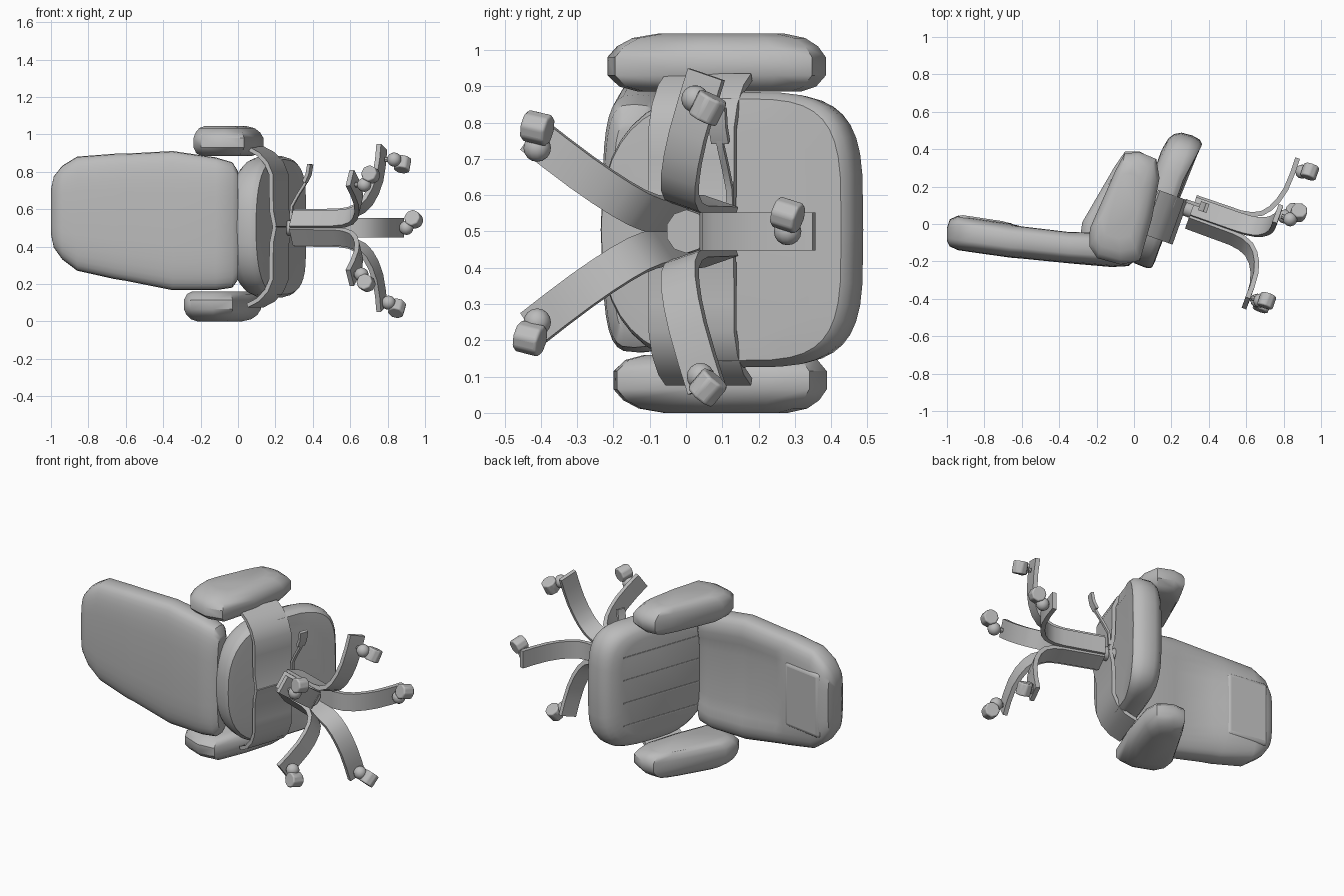
import bpy, bmesh, math
from mathutils import Matrix, Vector

cube = bpy.data.objects.get("Cube")
if cube:
    bpy.data.objects.remove(cube, do_unlink=True)

GREY = (0.5, 0.5, 0.5, 1)
mat = bpy.data.materials.new("plain grey")
mat.use_nodes = True
mat.diffuse_color = GREY
mat.node_tree.nodes["Principled BSDF"].inputs["Base Color"].default_value = GREY

# Chair frame: x = seat forward, y = across the seat, z = down the column
fwd, across, down = Vector((0.336, 0.942, 0)), Vector((0, 0, 1)), Vector((0.942, -0.336, 0))
CHAIR = Matrix((fwd, across, down)).transposed().to_4x4()
CHAIR.translation = (0.25, 0.06, 0.505)
BASE = CHAIR @ Matrix.Translation((.03, -.005, 0))
QUARTER = Matrix.Rotation(math.pi / 2, 4, "Z")
WORLD = Matrix.Identity(4)


def finish(name, bm, frame=WORLD, bevel=0, segments=3, angle=40):
    """Turn a bmesh into a shaded object, with an optional bevel."""
    bm.transform(frame)
    bmesh.ops.recalc_face_normals(bm, faces=bm.faces)
    mesh = bpy.data.meshes.new(name)
    bm.to_mesh(mesh)
    bm.free()
    mesh.materials.append(mat)
    ob = bpy.data.objects.new(name, mesh)
    bpy.context.collection.objects.link(ob)
    if bevel:
        mod = ob.modifiers.new("Bevel", "BEVEL")
        mod.width, mod.segments, mod.limit_method = bevel, segments, "ANGLE"
        mod.angle_limit = math.radians(40)
    bpy.ops.object.select_all(action="DESELECT")
    bpy.context.view_layer.objects.active = ob
    ob.select_set(True)
    bpy.ops.object.shade_smooth_by_angle(angle=math.radians(angle))


def power(value, exponent):
    return math.copysign(abs(value) ** exponent, value)


def loft(rings):
    """Skin a list of closed rings and cap both ends."""
    bm = bmesh.new()
    rows = [[bm.verts.new(p) for p in ring] for ring in rings]
    n = len(rows[0])
    for a, b in zip(rows, rows[1:]):
        for i in range(n):
            bm.faces.new((a[i], a[(i + 1) % n], b[(i + 1) % n], b[i]))
    bm.faces.new(rows[0])
    bm.faces.new(rows[-1])
    return bm


def strip(name, path, width, thick, frame):
    """Flat bar following a path in the local xz plane."""
    pts = [Vector((x, 0, z)) for x, z in path]
    rings = []
    for i, p in enumerate(pts):
        t = (pts[min(i + 1, len(pts) - 1)] - pts[max(i - 1, 0)]).normalized()
        n = Vector((-t.z, 0, t.x)) * thick / 2
        w = Vector((0, width / 2, 0))
        rings.append([p + n + w, p + n - w, p - n - w, p - n + w])
    finish(name, loft(rings), frame)


def cylinder(name, radius, z0, z1, sides, frame, bevel=0):
    bm = bmesh.new()
    bmesh.ops.create_cone(bm, cap_ends=True, segments=sides, radius1=radius, radius2=radius,
                          depth=z1 - z0, matrix=Matrix.Translation((0, 0, (z0 + z1) / 2)))
    finish(name, bm, frame, bevel)


# Seat cushion: squared front, rounded rear, underside lifted towards the rear
layers = [(-.012, .8), (-.016, .95), (-.035, .985), (-.08, 1), (-.14, .99),
          (-.175, .95), (-.195, .89), (-.207, .78)]
rings = []
for h, scale in layers:
    ring = []
    for k in range(40):
        c, s = math.cos(math.tau * k / 40), math.sin(math.tau * k / 40)
        e = .5 if c > 0 else .8
        x = (.135 + .375 * power(c, e)) * scale - .1
        lift = .03 * min(1, max(0, (.37 - x) / .2)) if h > -.05 else 0
        ring.append((x, .38 * power(s, e) * scale, h - lift))
    rings.append(ring)
finish("seat_cushion", loft(rings), CHAIR)

# Stitched seams running front to back on the seat
for i in range(4):
    strip("seat_seam", [(-.24, -.207), (.28, -.207)], .008, .006,
          CHAIR @ Matrix.Translation((0, -.21 + i * .14, 0)))

# Backrest: (x, rear y, front y, half width) with a dished lower front
stations = [(-1, -.09, -.02, .12), (-.985, -.12, .025, .19), (-.94, -.14, .045, .25),
            (-.86, -.152, .035, .305), (-.66, -.18, .005, .335), (-.6, -.185, 0, .34),
            (-.35, -.21, -.03, .372), (-.12, -.23, -.035, .355), (-.03, -.225, -.06, .335),
            (0, -.2, -.1, .29)]
rings = []
for x, rear, front, width in stations:
    ring = []
    for k in range(32):
        c, s = math.cos(math.tau * k / 32), math.sin(math.tau * k / 32)
        u = power(c, .55)
        y = (rear + front) / 2 + power(s, .55) * (front - rear) / 2
        if s > 0 and x > -.62:
            y -= .03 * max(0, 1 - (u / .75) ** 4)
        ring.append((x, y, .513 - .073 * x + u * width))
    rings.append(ring)
finish("backrest", loft(rings))

# Headrest pad
bm = bmesh.new()
bmesh.ops.create_cube(bm, matrix=Matrix.Diagonal((.27, .06, .4, 1)))
finish("headrest_pad", bm, Matrix.Translation((-.81, .001, .572)) @ Matrix.Rotation(-.15, 4, "Z"), .025)

# Padded armrests, tapering towards the outer underside; the lower one is tilted
side = [(-.31, -.11), (-.365, -.2), (-.375, -.33), (-.33, -.39), (-.24, -.42),
        (.1, -.395), (.2, -.38), (.235, -.31), (.23, -.21), (.14, -.16), (-.08, -.125)]
profile = [(-.08, .74), (-.066, .9), (-.035, 1), (.015, 1), (.045, .92), (.068, .79), (.08, .58)]
pivot = Matrix.Translation((.22, 0, -.28))
for name, middle, out, tilt in (("upper_armrest", .46, 1, 0), ("lower_armrest", -.425, -1, -.11)):
    rings = [[(-.06 + (x + .06) * s, middle + out * o, -.33 + (h + .33) * s) for x, h in side]
             for o, s in profile]
    turn = pivot @ Matrix.Rotation(tilt, 4, "Y") @ pivot.inverted()
    finish(name, loft(rings), Matrix.Translation((-.01, 0, 0)) @ CHAIR @ turn)

# Curved arm brackets meeting under the seat
bracket = [(0, .005), (.08, -.012), (.2, -.016), (.28, -.016), (.34, -.042), (.39, -.09), (.42, -.15)]
for name, turn in (("upper_bracket", 1), ("lower_bracket", -1)):
    strip(name, bracket, .25, .022,
          CHAIR @ Matrix.Translation((-.05, 0, 0)) @ Matrix.Rotation(turn * math.pi / 2, 4, "Z"))

# Column and the five bent legs
cylinder("column_neck", .04, -.03, .08, 12, BASE)
cylinder("column", .06, .05, .26, 10, BASE)
leg = [(.075, .05), (.078, .3), (.088, .36), (.113, .41), (.155, .445),
       (.21, .47), (.28, .487), (.37, .492), (.455, .49)]
for i in range(5):
    strip("base_leg", leg, .105, .026, BASE @ Matrix.Rotation(i * math.tau / 5, 4, "Z"))

# Swivelled casters: wheel centre and hood centre
casters = [((.94, .28, .545), (.9, .28, .5)), ((.88, .06, .84), (.835, .025, .865)),
           ((.85, .06, .07), (.805, .04, .1)), ((.71, -.41, .785), (.675, -.41, .73)),
           ((.685, -.43, .205), (.66, -.41, .25))]
for wheel, hood in casters:
    wheel, hood = Vector(wheel), Vector(hood)
    axis = (wheel - hood).cross(down).normalized()
    frame = Matrix.Translation(wheel) @ axis.to_track_quat("Z", "Y").to_matrix().to_4x4()
    cylinder("caster_wheel", .045, -.036, .036, 8, frame, .008)
    bm = bmesh.new()
    bmesh.ops.create_uvsphere(bm, u_segments=12, v_segments=8, radius=.038)
    finish("caster_hood", bm, Matrix.Translation(hood))
    cylinder("caster_stem", .014, -.05, 0, 8, Matrix.Translation(hood) @ CHAIR.to_3x3().to_4x4())

# Height lever with its paddle
turned = CHAIR @ Matrix.Translation((.07, 0, 0)) @ QUARTER
strip("lever_rod", [(.03, .01), (.11, .015), (.17, .05), (.23, .09), (.26, .1)], .018, .014, turned)
strip("lever_paddle", [(.24, .09), (.28, .11), (.335, .12)], .05, .018, turned)
